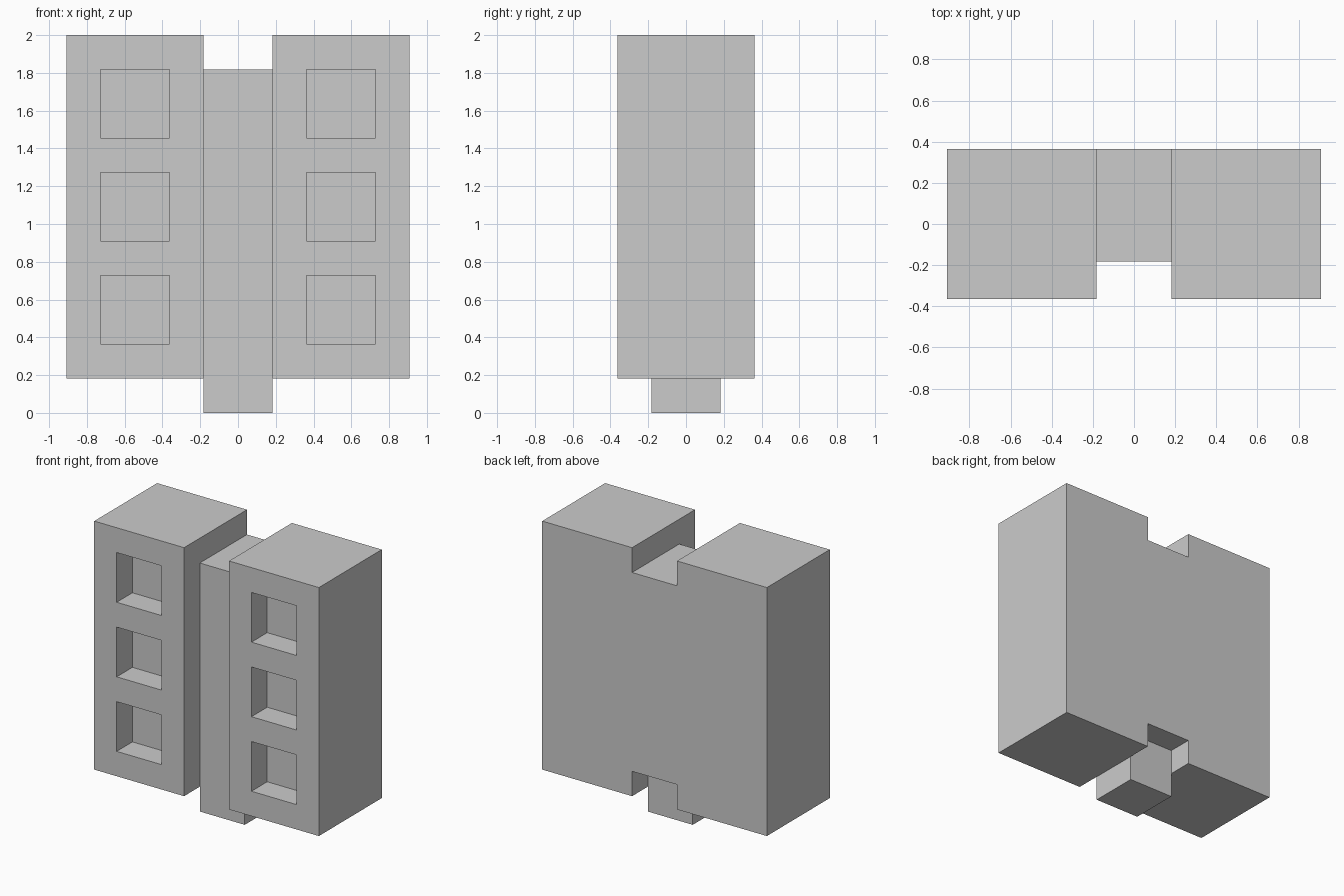
import bpy, bmesh
from mathutils import Matrix, Vector

if "Cube" in bpy.data.objects:
    bpy.data.objects.remove(bpy.data.objects["Cube"])

U = 2 / 11  # the model sits on an 11-unit-high module grid


def box(name, x, y, z):
    """Axis-aligned box from (min, max) ranges in grid units."""
    lo, hi = (Vector(c) * U for c in zip(x, y, z))
    bm = bmesh.new()
    bmesh.ops.create_cube(bm, size=1, matrix=Matrix.Translation((lo + hi) / 2)
                          @ Matrix.Diagonal((*(hi - lo), 1)))
    mesh = bpy.data.meshes.new(name)
    bm.to_mesh(mesh)
    bm.free()
    obj = bpy.data.objects.new(name, mesh)
    bpy.context.collection.objects.link(obj)
    return obj


def cut(target, x, y, z):
    """Carve a box out of the target and discard the cutter."""
    cutter = box("cutter", x, y, z)
    cutter.hide_render = True
    mod = target.modifiers.new("cut", 'BOOLEAN')
    mod.operation, mod.solver, mod.object = 'DIFFERENCE', 'EXACT', cutter
    bpy.context.view_layer.objects.active = target
    bpy.ops.object.modifier_apply(modifier=mod.name)
    bpy.data.objects.remove(cutter)


# Main block
body = box("twin_tower_body", (-5, 5), (-2, 2), (0, 11))

# Front channel and top notch between the towers
cut(body, (-1, 1), (-3, -1), (-1, 12))
cut(body, (-1, 1), (-3, 3), (10, 12))

# Clear the space below each tower, leaving the central peg
cut(body, (-6, -1), (-3, 3), (-1, 1))
cut(body, (1, 6), (-3, 3), (-1, 1))

# Rear notch behind the peg
cut(body, (-1, 1), (1, 3), (-1, 2))

# Square window recesses, three per tower
for x in (-4, 2):
    for z in (2, 5, 8):
        cut(body, (x, x + 2), (-3, -1), (z, z + 2))

# Tidy leftover flat edges
bm = bmesh.new()
bm.from_mesh(body.data)
bmesh.ops.remove_doubles(bm, verts=bm.verts, dist=1e-4)
bmesh.ops.dissolve_limit(bm, angle_limit=0.01, verts=bm.verts, edges=bm.edges)
bm.to_mesh(body.data)
bm.free()
